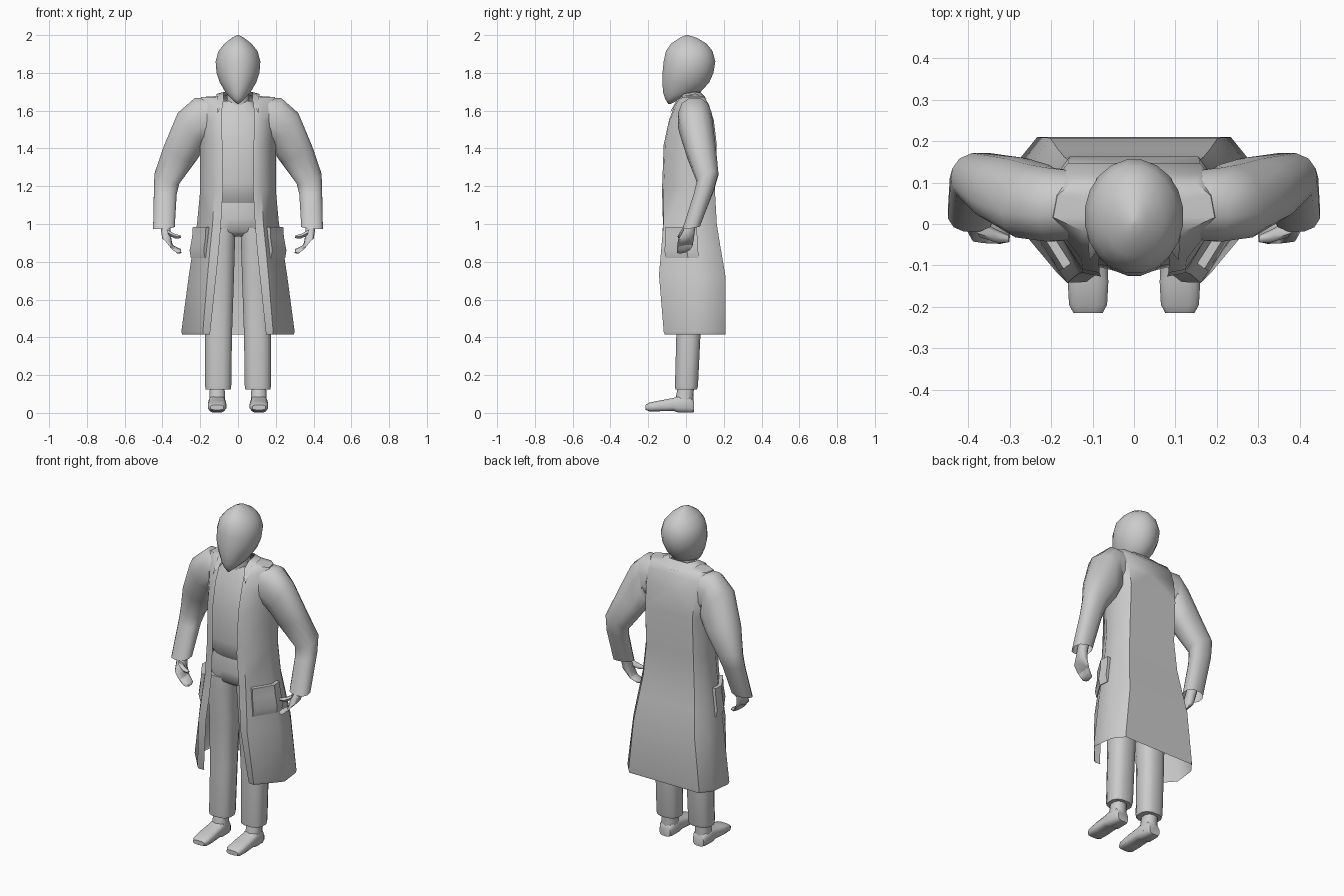
import bpy, bmesh, math
from mathutils import Vector as V

grey = bpy.data.materials.new("plain_grey")
grey.diffuse_color = (0.6, 0.6, 0.6, 1)


def finish(name, bm, mirror, angle):
    me = bpy.data.meshes.new(name)
    bm.to_mesh(me)
    bm.free()
    me.materials.append(grey)
    ob = bpy.data.objects.new(name, me)
    bpy.context.collection.objects.link(ob)
    bpy.ops.object.select_all(action='DESELECT')
    ob.select_set(True)
    bpy.context.view_layer.objects.active = ob
    bpy.ops.object.shade_smooth_by_angle(angle=math.radians(angle))
    if mirror:
        m = ob.modifiers.new("mirror", 'MIRROR')
        m.use_clip = True
        m.merge_threshold = 0.002
    return ob


def loft(name, rings, mirror=False, angle=45, closed=True, caps=True):
    """Skin a run of equal-length point rings (or open rows)."""
    bm = bmesh.new()
    vs = [[bm.verts.new(p) for p in r] for r in rings]
    n = len(rings[0])
    for a, b in zip(vs, vs[1:]):
        for i in range(n if closed else n - 1):
            j = (i + 1) % n
            bm.faces.new((a[i], a[j], b[j], b[i]))
    if closed:
        if caps:
            bm.faces.new(vs[0][::-1])
            bm.faces.new(vs[-1])
        bmesh.ops.recalc_face_normals(bm, faces=bm.faces)
    return finish(name, bm, mirror, angle)


def ring(c, u, v, n=12, p=1.0):
    """Ellipse around c with half axes u and v; p below 1 makes it boxier."""
    c, u, v = V(c), V(u), V(v)
    pts = []
    for i in range(n):
        t = 2 * math.pi * (i + 0.5) / n
        f = lambda s: math.copysign(abs(s) ** p, s)
        pts.append(c + u * f(math.cos(t)) + v * f(math.sin(t)))
    return pts


def level(z, hw, y0, y1, x=0, n=12, p=1.0):
    """Horizontal ring from its half width and its front and back."""
    return ring((x, (y0 + y1) / 2, z), (hw, 0, 0), (0, (y1 - y0) / 2, 0), n, p)


# Head with pointed chin, and neck
loft("head", [level(*r, n=20) for r in (
    (1.635, .004, -.094, -.084), (1.665, .038, -.112, -.02), (1.695, .066, -.122, .075),
    (1.75, .098, -.127, .125), (1.80, .115, -.126, .147), (1.86, .12, -.12, .157),
    (1.915, .105, -.108, .142), (1.955, .072, -.08, .11), (1.985, .033, -.035, .06),
    (2.0, .003, .0, .01))], angle=60)
loft("neck", [level(1.58, .065, -.04, .08), level(1.74, .058, -.045, .075)])

# Shirt body, overhanging the waist
loft("shirt", [level(*r, n=16, p=.8) for r in (
    (1.085, .14, -.06, .11), (1.15, .165, -.105, .125), (1.22, .175, -.115, .13),
    (1.42, .175, -.108, .14), (1.56, .165, -.075, .125), (1.65, .08, -.03, .09))])

# Trousers
loft("trouser_hips", [level(*r, n=16, p=.8) for r in (
    (.935, .12, -.04, .09), (.96, .165, -.075, .115),
    (1.03, .17, -.088, .12), (1.13, .155, -.075, .11))])
loft("trouser_legs", [level(z, hw, a, b, x, 12, .75) for z, hw, a, b, x in (
    (.125, .068, -.058, .06, .105), (.14, .071, -.06, .065, .105),
    (.41, .073, -.053, .078, .103), (.70, .078, -.062, .09, .098),
    (.90, .082, -.08, .108, .096), (.98, .08, -.08, .11, .09))], True)

# Shoes: ankle and foot
loft("shoe_ankles", [level(z, hw, a, b, .11, 10, .8) for z, hw, a, b in (
    (.03, .045, -.06, .038), (.08, .043, -.055, .04), (.15, .04, -.04, .042))], True)
loft("shoe_feet", [ring((.111, y, (z0 + z1) / 2), (hw, 0, 0), (0, 0, (z1 - z0) / 2), 12, .6)
                   for y, hw, z0, z1 in (
    (.042, .035, .003, .06), (.025, .044, .0, .085), (-.04, .046, .0, .09),
    (-.065, .047, .01, .08), (-.14, .05, .008, .066), (-.195, .047, .008, .055),
    (-.215, .036, .016, .042))], True)

# Long open coat: height, opening x, opening y, front y, half width, back y
coat = ((.415, .148, -.108, -.112, .295, .208), (.43, .147, -.112, -.118, .30, .21),
        (.73, .115, -.14, -.143, .26, .208), (.88, .10, -.128, -.13, .237, .182),
        (1.0, .09, -.122, -.12, .217, .163), (1.18, .08, -.127, -.118, .20, .153),
        (1.42, .083, -.118, -.11, .20, .163), (1.55, .085, -.09, -.085, .205, .147),
        (1.63, .083, -.06, -.05, .205, .122), (1.672, .08, -.022, -.018, .195, .098),
        (1.68, .068, -.01, .0, .075, .075))


def coat_row(z, xo, yo, yf, w, yb):
    return [V(q) for q in ((xo, yo, z), (max(.62 * w, xo * 1.02), yf, z),
                           (w, .2 * yf + .2 * yb, z), (.95 * w, .7 * yb, z),
                           (.78 * w, yb, z), (0, yb, z))]


loft("coat", [coat_row(*r) for r in coat], True, 50, closed=False)

# Folded collar with pointed front tips
loft("collar", [
    [V(q) for q in ((.108, -.088, 1.585), (.112, -.03, 1.672), (.115, .05, 1.688),
                    (.09, .112, 1.66), (0, .116, 1.655))],
    [V(q) for q in ((.075, -.05, 1.655), (.078, -.01, 1.69), (.078, .04, 1.698),
                    (.06, .073, 1.697), (0, .078, 1.697))]], True, 50, closed=False)


# Side pockets that stand off the coat
def pocket_ring(z, out):
    lo, hi = next((a, b) for a, b in zip(coat, coat[1:]) if a[0] <= z <= b[0])
    k = (z - lo[0]) / (hi[0] - lo[0])
    row = coat_row(*[p + (q - p) * k for p, q in zip(lo, hi)])
    a, b, c = row[1].lerp(row[2], .2), row[2], row[2].lerp(row[3], .45)
    d, e = V((.8, -.6, 0)) * out, V((1, 0, 0)) * out
    return [a, a + d, b + (d + e) / 2, c + e, c, b]


loft("coat_pockets", [pocket_ring(z, o) for z, o in (
    (.82, .004), (.86, .018), (.93, .016), (.985, .022))], True, 30)

# Sleeves: centre, in-plane half axis, depth half axis
loft("sleeves", [ring(c, u, v, 12, .85) for c, u, v in (
    ((.14, .045, 1.555), (.0, 0, .115), (0, .085, 0)),
    ((.205, .047, 1.55), (.025, 0, .12), (0, .092, 0)),
    ((.245, .055, 1.50), (.07, 0, .09), (-.02, .09, 0)),
    ((.305, .083, 1.375), (.085, 0, .04), (-.02, .078, .015)),
    ((.375, .115, 1.245), (.068, 0, .025), (-.005, .058, .02)),
    ((.385, .095, 1.17), (.062, 0, .01), (0, .055, .012)),
    ((.392, .028, .982), (.059, 0, -.005), (0, .048, .008)))], True, 50, caps=False)

# Hands: palm with curled fingers, and thumb
loft("hands", [ring(c, u, v, 8, .8) for c, u, v in (
    ((.385, .035, 1.02), (.028, 0, .0), (0, .03, 0)),
    ((.382, .015, .965), (.027, 0, .0), (0, .034, .005)),
    ((.377, .0, .92), (.026, 0, .01), (0, .045, .01)),
    ((.355, -.006, .882), (.018, 0, .02), (0, .043, .01)),
    ((.325, -.014, .862), (.006, 0, .016), (0, .036, .008)),
    ((.302, -.02, .857), (.002, 0, .010), (0, .025, .004)))], True, 60)
loft("thumbs", [ring(c, u, v, 6) for c, u, v in (
    ((.372, -.012, .955), (.008, 0, .02), (0, .02, 0)),
    ((.335, -.028, .936), (.003, 0, .015), (0, .016, 0)),
    ((.303, -.036, .932), (0, 0, .008), (0, .009, 0)))], True, 60)
